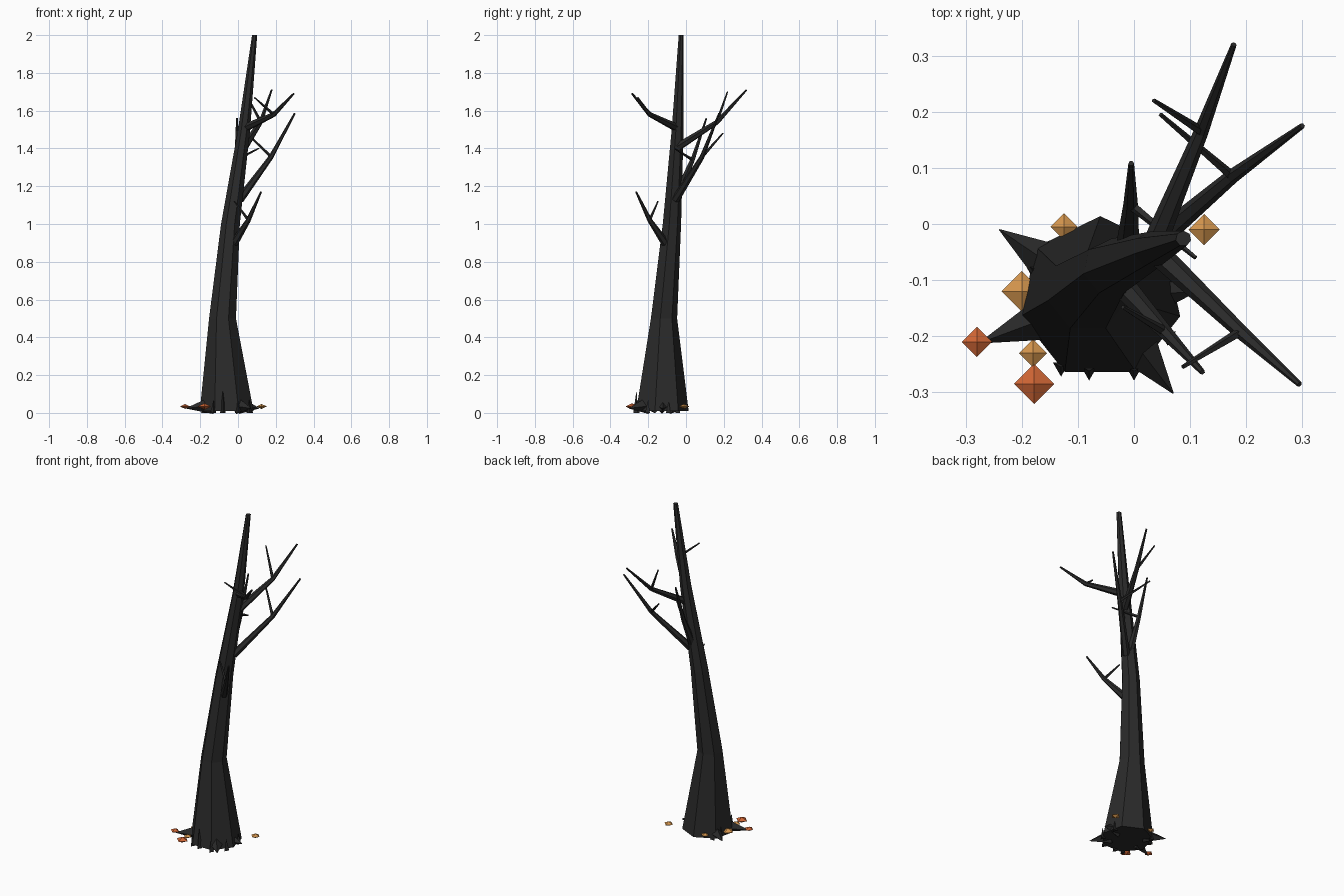
import bpy, bmesh, math
from mathutils import Vector

if "Cube" in bpy.data.objects:
    bpy.data.objects.remove(bpy.data.objects["Cube"])


def material(name, rgb):
    m = bpy.data.materials.new(name)
    m.diffuse_color = (*rgb, 1)
    m.use_nodes = True
    m.node_tree.nodes["Principled BSDF"].inputs["Base Color"].default_value = m.diffuse_color
    return m


BARK = material("charred bark", (0.023, 0.023, 0.023))
RUST = material("rust leaf", (0.62, 0.13, 0.035))
GOLD = material("gold leaf", (0.65, 0.30, 0.075))


def finish(name, bm, mat):
    bmesh.ops.recalc_face_normals(bm, faces=bm.faces)
    me = bpy.data.meshes.new(name)
    bm.to_mesh(me)
    bm.free()
    me.materials.append(mat)
    ob = bpy.data.objects.new(name, me)
    bpy.context.collection.objects.link(ob)
    return ob


def skin(bm, rings):
    """Bridge equal-sided rings and cap both ends."""
    n = len(rings[0])
    for a, b in zip(rings, rings[1:]):
        for i in range(n):
            j = (i + 1) % n
            bm.faces.new((a[i], a[j], b[j], b[i]))
    bm.faces.new(rings[0])
    bm.faces.new(rings[-1])


def limb(name, points, radii, sides=6):
    """Tapered low-poly tube through the points."""
    bm = bmesh.new()
    pts = [Vector(p) for p in points]
    rings = []
    for k, p in enumerate(pts):
        d = (pts[min(k + 1, len(pts) - 1)] - pts[max(k - 1, 0)]).normalized()
        u = d.cross(Vector((0, 0, 1))).normalized()
        v = d.cross(u)
        rings.append([bm.verts.new(p + radii[k] * (math.cos(t) * u + math.sin(t) * v))
                      for t in (2 * math.pi * i / sides for i in range(sides))])
    skin(bm, rings)
    return finish(name, bm, BARK)


# Leaning seven-sided trunk: centre x, y, z, radius
sections = [(-0.06, -0.132, 0.01, 0.146), (-0.082, -0.12, 0.5, 0.073),
            (-0.04, -0.077, 1.0, 0.051), (0.032, -0.046, 1.5, 0.033),
            (0.088, -0.026, 2.0, 0.014)]
bm = bmesh.new()
rings = []
for x, y, z, r in sections:
    rings.append([bm.verts.new((x + r * math.cos(t), y + r * math.sin(t), z))
                  for t in (math.pi / 2 + 2 * math.pi * i / 7 for i in range(7))])
skin(bm, rings)
finish("trunk", bm, BARK)

# Bent branches, each with a twig leaving the elbow: start, elbow, end, twig end
branches = [
    ((0.04, -0.05, 1.51), (0.19, -0.192, 1.58), (0.295, -0.286, 1.69), (0.087, -0.255, 1.67)),
    ((0.035, -0.04, 1.41), (0.12, 0.165, 1.54), (0.178, 0.32, 1.71), (0.035, 0.22, 1.70)),
    ((0.01, -0.055, 1.13), (0.175, 0.085, 1.355), (0.30, 0.175, 1.585), (0.047, 0.195, 1.48)),
    ((-0.012, -0.05, 1.15), (-0.006, 0.035, 1.34), (-0.005, 0.108, 1.56), (0.11, -0.06, 1.40)),
    ((-0.02, -0.11, 0.90), (0.055, -0.192, 1.02), (0.122, -0.264, 1.17), (-0.02, -0.148, 1.12)),
]
for i, (start, elbow, end, twig) in enumerate(branches, 1):
    limb(f"branch_{i}", (start, elbow, end), (0.022, 0.013, 0.005))
    limb(f"twig_{i}", (elbow, twig), (0.009, 0.004), 5)

# Pointed roots fanning out at the ground: tip x, y and thickness
roots = [(-0.24, -0.01, 0.045), (-0.275, -0.212, 0.042), (0.07, -0.302, 0.045),
         (0.112, -0.12, 0.045)]
for i, (x, y, r) in enumerate(roots, 1):
    c = Vector((-0.06, -0.132, 0.05))
    tip = Vector((x, y, 0.024))
    limb(f"root_{i}", (c.lerp(tip, 0.42), tip), (r, 0.001), 4)

# Small bark splinters at the foot
for i, (x, y, h) in enumerate([(-0.13, -0.255, 0.07), (-0.08, -0.262, 0.12),
                               (0.0, -0.262, 0.07), (-0.155, -0.04, 0.06),
                               (-0.18, -0.08, 0.07), (0.06, -0.2, 0.07),
                               (0.065, -0.09, 0.06)], 1):
    bm = bmesh.new()
    foot = [bm.verts.new((x + 0.017 * math.cos(t), y + 0.017 * math.sin(t), 0.0))
            for t in (2 * math.pi * k / 3 - math.pi / 2 for k in range(3))]
    top = bm.verts.new((x, y, h))
    bm.faces.new(foot)
    for k in range(3):
        bm.faces.new((foot[k], foot[(k + 1) % 3], top))
    finish(f"splinter_{i}", bm, BARK)

# Fallen leaves: flattened octahedra
leaves = [(-0.28, -0.21, 0.027, RUST), (-0.178, -0.285, 0.036, RUST),
          (-0.2, -0.12, 0.036, GOLD), (-0.18, -0.23, 0.025, GOLD),
          (-0.125, -0.005, 0.024, GOLD), (0.125, -0.01, 0.028, GOLD)]
for i, (x, y, r, mat) in enumerate(leaves, 1):
    bm = bmesh.new()
    rim = [bm.verts.new((x + r * a, y + r * b, 0.034))
           for a, b in ((1, 0), (0, 1), (-1, 0), (0, -1))]
    for h in (0.47 * r, -0.47 * r):
        apex = bm.verts.new((x, y, 0.034 + h))
        for k in range(4):
            bm.faces.new((rim[k], rim[(k + 1) % 4], apex))
    finish(f"leaf_{i}", bm, mat)
